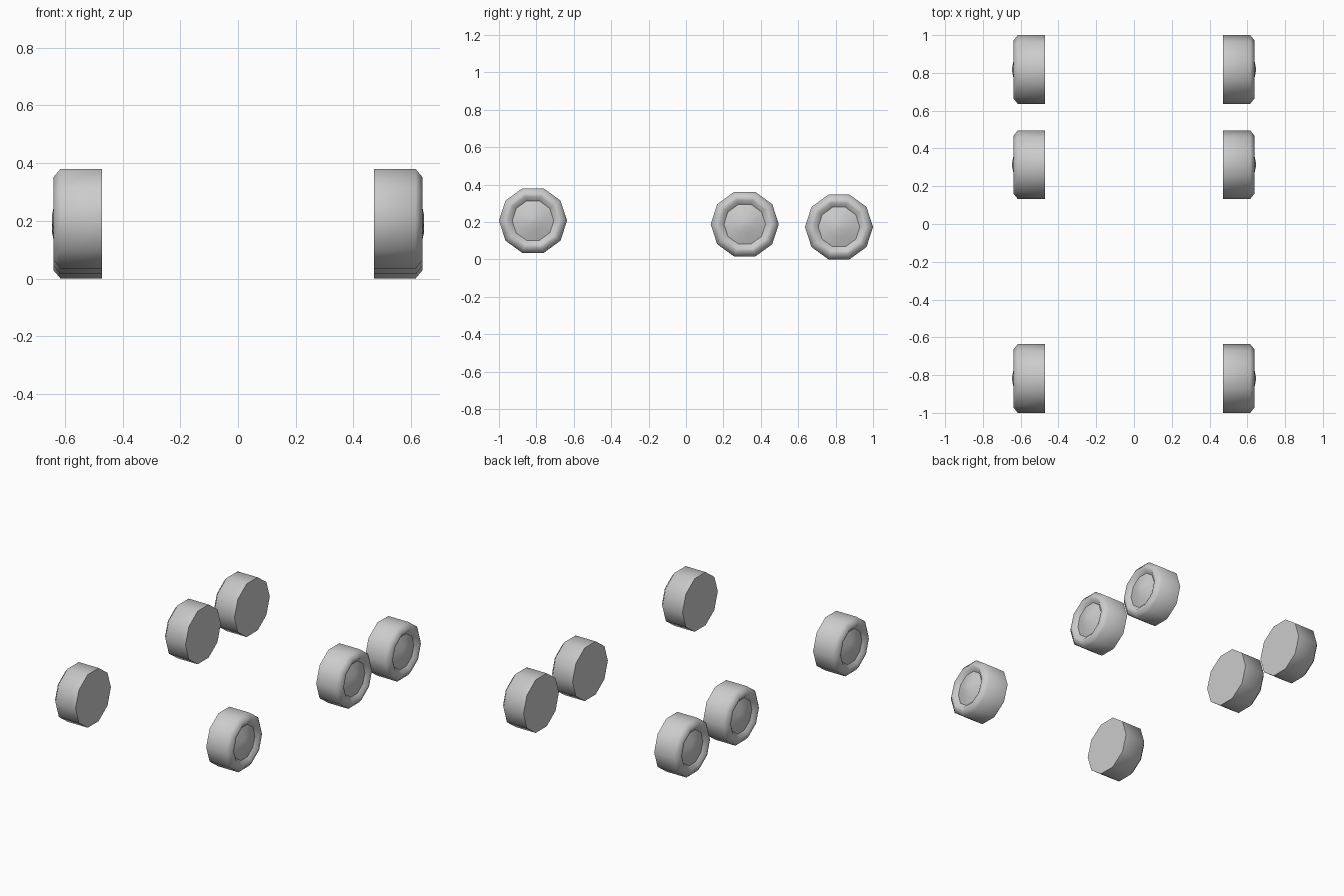
import bpy, bmesh, math

if "Cube" in bpy.data.objects:
    bpy.data.objects.remove(bpy.data.objects["Cube"])

SIDES = 10
# (x, radius) profiles for the right-hand side
TYRE = [(0.471, 0.182), (0.615, 0.182), (0.639, 0.152), (0.637, 0.135), (0.617, 0.111)]
HUB = [(0.617, 0.111), (0.636, 0.055), (0.645, 0.012)]


def lathe(name, profile, side, y, z, cap_start, cap_end):
    """Spin a profile around the x axis at (y, z); side is +1 or -1."""
    bm = bmesh.new()
    rings = []
    for x, r in profile:
        rings.append([bm.verts.new((side * x,
                                    y + r * math.cos(2 * math.pi * i / SIDES),
                                    z + r * math.sin(2 * math.pi * i / SIDES)))
                      for i in range(SIDES)])
    for a, b in zip(rings, rings[1:]):
        for i in range(SIDES):
            j = (i + 1) % SIDES
            quad = (a[i], a[j], b[j], b[i])
            bm.faces.new(quad if side < 0 else quad[::-1])
    if cap_start:
        bm.faces.new(rings[0] if side < 0 else rings[0][::-1])
    if cap_end:
        bm.faces.new(rings[-1][::-1] if side < 0 else rings[-1])
    # make the winding consistent, then point the faces outwards
    bmesh.ops.recalc_face_normals(bm, faces=bm.faces)
    bm.normal_update()
    outer = max(bm.faces, key=lambda f: side * f.calc_center_median().x)
    if outer.normal.x * side < 0:
        bmesh.ops.reverse_faces(bm, faces=bm.faces)
    mesh = bpy.data.meshes.new(name)
    bm.to_mesh(mesh)
    bm.free()
    obj = bpy.data.objects.new(name, mesh)
    bpy.context.collection.objects.link(obj)
    bpy.ops.object.select_all(action='DESELECT')
    obj.select_set(True)
    bpy.context.view_layer.objects.active = obj
    bpy.ops.object.shade_smooth_by_angle(angle=math.radians(60))


# three axles, a wheel at both ends of each
for axle, y, z in (("front", -0.818, 0.207), ("middle", 0.314, 0.188), ("rear", 0.818, 0.173)):
    for label, side in (("right", 1), ("left", -1)):
        lathe(f"{axle}_{label}_tyre", TYRE, side, y, z, True, False)
        lathe(f"{axle}_{label}_hub", HUB, side, y, z, False, True)
